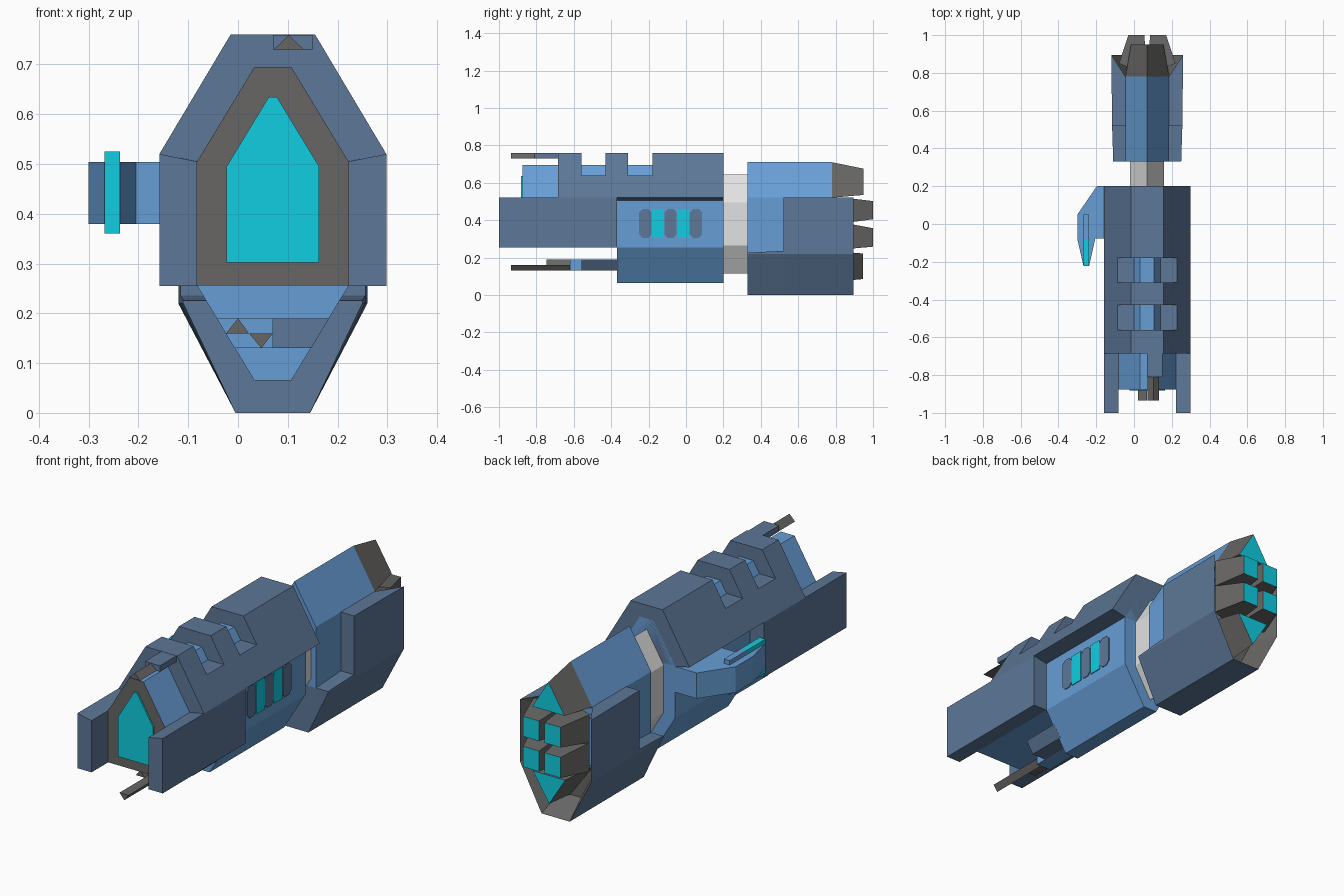
import bpy, bmesh

if "Cube" in bpy.data.objects:
    bpy.data.objects.remove(bpy.data.objects["Cube"])

CX = 0.07  # hull centre line (the side arm makes the ship asymmetric)


def srgb(r, g, b):
    return tuple(((c / 255 + 0.055) / 1.055) ** 2.4 for c in (r, g, b)) + (1,)


def material(name, rgb):
    m = bpy.data.materials.new(name)
    m.diffuse_color = srgb(*rgb)
    m.use_nodes = True
    m.node_tree.nodes["Principled BSDF"].inputs["Base Color"].default_value = m.diffuse_color
    return m


BLUE = material("light hull blue", (103, 158, 214))
ARMOR = material("slate armor blue", (93, 119, 151))
GREY = material("dark grey", (103, 102, 101))
PALE = material("pale grey", (226, 226, 226))
CYAN = material("glow cyan", (16, 206, 226))


def loft(name, rings, mats, rule=None, cx=CX):
    """Skin closed rings of (x, y, z) points and cap both ends."""
    bm = bmesh.new()
    vs = [[bm.verts.new((x + cx, y, z)) for x, y, z in r] for r in rings]
    n = len(vs[0])
    for a, b in zip(vs, vs[1:]):
        for i in range(n):
            j = (i + 1) % n
            bm.faces.new((a[i], a[j], b[j], b[i]))
    bm.faces.new(vs[0])
    bm.faces.new(vs[-1])
    bmesh.ops.remove_doubles(bm, verts=bm.verts, dist=1e-5)
    bmesh.ops.dissolve_degenerate(bm, edges=bm.edges, dist=1e-5)
    bmesh.ops.recalc_face_normals(bm, faces=bm.faces)
    bm.normal_update()
    if rule:
        for f in bm.faces:
            f.material_index = rule(f)
    me = bpy.data.meshes.new(name)
    bm.to_mesh(me)
    bm.free()
    for m in mats:
        me.materials.append(m)
    ob = bpy.data.objects.new(name, me)
    bpy.context.collection.objects.link(ob)
    return ob


def ring(pts, y):
    return [(x, y, z) for x, z in pts]


def sym(right):
    """Mirror a right-hand half profile into a closed one."""
    return right + [(-x, z) for x, z in reversed(right) if abs(x) > 1e-6]


def prism(name, pts, y0, y1, mats, rule=None, cx=CX):
    return loft(name, [ring(pts, y0), ring(pts, y1)], mats, rule, cx)


def rect(x0, x1, z0, z1):
    return [(x0, z0), (x1, z0), (x1, z1), (x0, z1)]


front = lambda f: int(f.normal.y < -0.9)
back = lambda f: int(f.normal.y > 0.9)

# Inner hull: nose with grey face, full hexagonal body, cyan canopy plate
prism("nose_hull", sym([(0.037, 0.695), (0.152, 0.505), (0.152, 0.256)]),
      -0.875, -0.37, [BLUE, GREY], front)
prism("main_hull", sym([(0.037, 0.695), (0.152, 0.505), (0.152, 0.255), (0.037, 0.065)]),
      -0.37, 0.2, [BLUE])
prism("canopy", sym([(0.008, 0.635), (0.093, 0.495), (0.093, 0.302)]),
      -0.882, -0.874, [CYAN])

# Roof armor with two notches
full = sym([(0.085, 0.76), (0.228, 0.52), (0.151, 0.505)])
low = sym([(0.1565, 0.64), (0.228, 0.52), (0.151, 0.505)])
steps = [(full, -0.685), (full, -0.56), (low, -0.56), (low, -0.43), (full, -0.43),
         (full, -0.31), (low, -0.31), (low, -0.18), (full, -0.18), (full, 0.2)]
loft("roof_armor", [ring(p, y) for p, y in steps], [ARMOR])

# Side armor prongs
for s, side in ((1, "right"), (-1, "left")):
    prism("prong_" + side,
          [(s * 0.152, 0.255), (s * 0.228, 0.255), (s * 0.228, 0.52), (s * 0.152, 0.505)],
          -1.0, -0.37, [ARMOR])

# Window row on the right side
for i in range(5):
    y0 = -0.25 + i * 0.0675
    y1, lit = y0 + 0.0655, i % 2
    c = 0.001 if lit else 0.018
    out = [(y0 + c, 0.305), (y1 - c, 0.305), (y1, 0.305 + c), (y1, 0.46 - c),
           (y1 - c, 0.46), (y0 + c, 0.46), (y0, 0.46 - c), (y0, 0.305 + c)]
    loft("window_%d" % i, [[(x, y, z) for y, z in out] for x in (0.151, 0.156)],
         [CYAN if lit else ARMOR])

# Neck
prism("neck", sym([(0, 0.645), (0.09, 0.495), (0.09, 0.265), (0, 0.115)]), 0.19, 0.34, [PALE])

# Rear inner hull
prism("rear_hull", sym([(0, 0.71), (0.115, 0.52), (0.115, 0.225)]), 0.33, 0.78, [BLUE])


# Rear armor, ending in a grey recess
def rear(y, x, top, yin=None, k=1.0):
    half = [(0.115, top), (x, top), (x, 0.22), (0.075, 0.0)]
    return [(px * k, yin if yin and abs(px) < 0.116 and pz > 0.3 else y,
             0.27 + (pz - 0.27) * k) for px, pz in sym(half)]


loft("rear_armor", [rear(0.33, 0.18, 0.226), rear(0.52, 0.186, 0.236), rear(0.52, 0.186, 0.52),
                    rear(0.895, 0.19, 0.52, 0.78), rear(0.78, 0.19, 0.52, None, 0.75)],
     [ARMOR, GREY],
     lambda f: int(f.normal.y > 0.15 and f.calc_center_median().y > 0.7))

# Engines: top and bottom triangular cones, four square nozzles
loft("engine_top", [ring(sym([(0, 0.71), (0.115, 0.52)]), 0.78),
                    ring(sym([(0, 0.675), (0.086, 0.535)]), 0.95)], [GREY, CYAN], back)
loft("engine_bottom", [ring(sym([(0, 0.07), (0.12, 0.235)]), 0.78),
                       ring(sym([(0, 0.085), (0.086, 0.222)]), 0.945)], [GREY, CYAN], back)
for s in (1, -1):
    for z0, z1, t0, t1 in ((0.385, 0.52, 0.405, 0.502), (0.245, 0.385, 0.258, 0.357)):
        base = [(s * 0.002, 0.79, z0), (s * 0.15, 0.85, z0),
                (s * 0.15, 0.85, z1), (s * 0.002, 0.79, z1)]
        tip = ring([(s * 0.015, t0), (s * 0.1, t0), (s * 0.1, t1), (s * 0.015, t1)], 1.0)
        loft("nozzle", [base, tip], [GREY, CYAN],
             lambda f: int(f.calc_center_median().y > 0.98))

# Roof gun
prism("roof_gun_mount", rect(0.07, 0.15, 0.73, 0.759), -0.81, -0.68, [ARMOR], cx=0)
prism("roof_gun_barrel", [(0.072, 0.73), (0.132, 0.73), (0.102, 0.759)], -0.935, -0.8,
      [GREY], cx=0)

# Belly guns
prism("belly_gun_right", [(0, 0.13), (0.077, 0.13), (0.113, 0.19), (0, 0.19)], -0.56, -0.36, [ARMOR])
prism("belly_gun_left", [(0, 0.13), (-0.077, 0.13), (-0.113, 0.19), (0, 0.19)], -0.62, -0.36, [BLUE])
prism("belly_barrel_short", [(-0.024, 0.16), (0.022, 0.16), (0, 0.19)], -0.745, -0.61,
      [GREY], cx=0)
prism("belly_barrel_long", [(0.022, 0.16), (0.07, 0.16), (0.047, 0.13)], -0.935, -0.61,
      [GREY], cx=0)

# Left arm with glowing blade
plan = [(-0.08, 0.2), (-0.197, 0.2), (-0.3, 0.05), (-0.3, -0.08), (-0.268, -0.22),
        (-0.237, -0.22), (-0.205, -0.077), (-0.08, -0.077)]
loft("side_arm", [[(x, y, z) for x, y in plan] for z in (0.38, 0.504)], [BLUE], cx=0)
blade = rect(-0.268, -0.237, 0.36, 0.525)
prism("blade_base", blade, -0.08, 0.05, [BLUE], cx=0)
prism("blade_glow", blade, -0.223, -0.08, [CYAN], cx=0)
